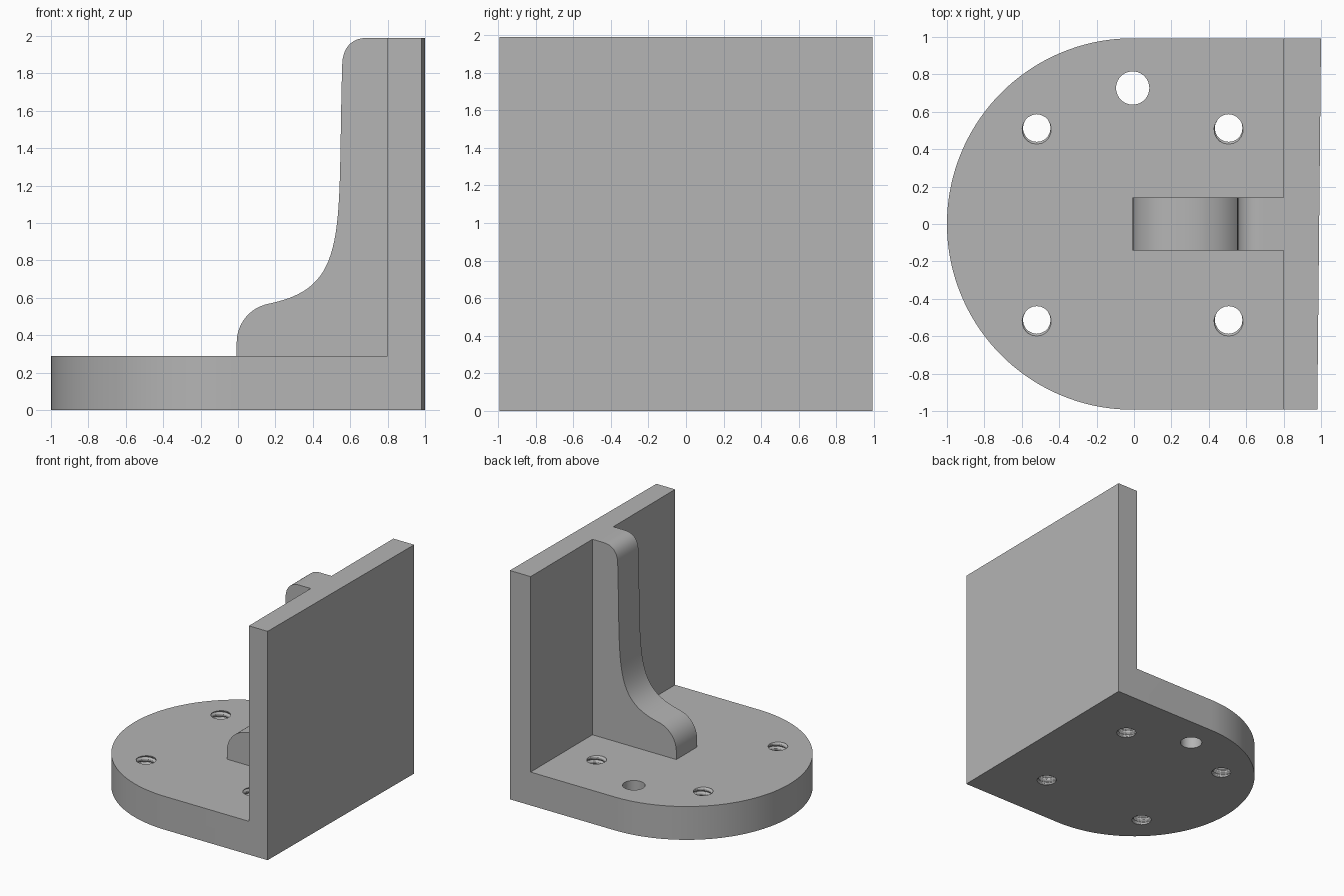
import bpy, bmesh
from math import pi, sin, cos, floor
from mathutils import Vector

if "Cube" in bpy.data.objects:
    bpy.data.objects.remove(bpy.data.objects["Cube"])

W = 0.993          # half width, also the radius of the rounded end
CX = -0.007        # centre of the rounded end
BASE, TOP = 0.29, 1.99
WALL = 0.80        # inner face of the upright wall

grey = bpy.data.materials.new("plain grey")
grey.use_nodes = True
grey.diffuse_color = (0.46, 0.46, 0.46, 1)
grey.node_tree.nodes["Principled BSDF"].inputs["Base Color"].default_value = grey.diffuse_color


def make(name, bm):
    bmesh.ops.recalc_face_normals(bm, faces=bm.faces)
    mesh = bpy.data.meshes.new(name)
    bm.to_mesh(mesh)
    bm.free()
    mesh.materials.append(grey)
    ob = bpy.data.objects.new(name, mesh)
    bpy.context.collection.objects.link(ob)
    return ob


def extrude(bm, faces, vec):
    geo = bmesh.ops.extrude_face_region(bm, geom=faces)["geom"]
    verts = [g for g in geo if isinstance(g, bmesh.types.BMVert)]
    bmesh.ops.translate(bm, vec=vec, verts=verts)
    return [g for g in geo if isinstance(g, bmesh.types.BMFace)]


def combine(target, other, operation):
    mod = target.modifiers.new(operation.lower(), "BOOLEAN")
    mod.operation, mod.solver, mod.object = operation, "EXACT", other
    bpy.context.view_layer.objects.active = target
    bpy.ops.object.modifier_apply(modifier=mod.name)
    bpy.data.objects.remove(other)


def bezier(a, b, c, d, steps):
    a, b, c, d = map(Vector, (a, b, c, d))
    for i in range(steps):
        t = i / steps
        u = 1 - t
        yield a * u**3 + b * 3 * u * u * t + c * 3 * u * t * t + d * t**3


# Base plate with rounded end, and the wall raised from its straight end
bm = bmesh.new()
arc = [bm.verts.new((CX + W * cos(a), W * sin(a), 0))
       for a in (pi / 2 + pi * i / 72 for i in range(73))]
near, far = (bm.verts.new((WALL, s * W, 0)) for s in (-1, 1))
corners = [bm.verts.new(p) for p in ((0.98, -W, 0), (1.0, W, 0))]
faces = [bm.faces.new(arc + [near, far]), bm.faces.new([near] + corners + [far])]
upper = extrude(bm, faces, (0, 0, BASE))
wall_top = max(upper, key=lambda f: f.calc_center_median().x)
extrude(bm, [wall_top], (0, 0, TOP - BASE))
bmesh.ops.dissolve_limit(bm, angle_limit=0.005, verts=bm.verts, edges=bm.edges)
bracket = make("angle_bracket", bm)

# Curved stiffening rib
outline = [Vector((CX, BASE - 0.1))]
outline += bezier((CX, 0.36), (CX, 0.46), (0.06, 0.55), (0.17, 0.57), 14)
outline += bezier((0.17, 0.57), (0.60, 0.66), (0.53, 0.95), (0.557, 1.84), 30)
outline += bezier((0.557, 1.84), (0.557, 1.94), (0.61, 1.99), (0.69, TOP), 14)
outline += [Vector(p) for p in ((0.69, TOP), (0.9, TOP), (0.9, BASE - 0.1))]
bm = bmesh.new()
rib_side = bm.faces.new([bm.verts.new((p.x, -0.143, p.y)) for p in outline])
extrude(bm, [rib_side], (0, 0.286, 0))
combine(bracket, make("rib", bm), "UNION")

# Plain locating hole
bm = bmesh.new()
ring = [bm.verts.new((CX + 0.089 * cos(a), 0.727 + 0.089 * sin(a), -0.05))
        for a in (2 * pi * i / 40 for i in range(40))]
extrude(bm, [bm.faces.new(ring)], (0, 0, BASE + 0.1))
combine(bracket, make("plain_hole_cutter", bm), "DIFFERENCE")


# Four threaded holes, cut with screw-shaped cutters
def screw(bm, x, y, radius=0.074, depth=0.012, pitch=0.042, n=20):
    rows = []
    z = -0.0313
    while z < BASE + 0.03:
        row = []
        for j in range(n):
            a = 2 * pi * j / n
            p = (z - BASE) / pitch - j / n + 0.25
            h = 2 * abs(p - floor(p) - 0.5)
            r = radius + depth * min(1, max(0, (0.65 - h) / 0.5))
            row.append(bm.verts.new((x + r * cos(a), y + r * sin(a), z)))
        rows.append(row)
        z += pitch / n
    for lo, hi in zip(rows, rows[1:]):
        for j in range(n):
            k = (j + 1) % n
            bm.faces.new((lo[j], lo[k], hi[k]))
            bm.faces.new((lo[j], hi[k], hi[j]))
    bm.faces.new(rows[0][::-1])
    bm.faces.new(rows[-1])


bm = bmesh.new()
for sx in (-1, 1):
    for sy in (-1, 1):
        screw(bm, CX + sx * 0.513, sy * 0.513)
combine(bracket, make("thread_cutter", bm), "DIFFERENCE")

# Smooth the curves, keep the edges crisp
bpy.ops.object.select_all(action="DESELECT")
bracket.select_set(True)
bpy.context.view_layer.objects.active = bracket
bpy.ops.object.shade_smooth_by_angle(angle=pi / 6)
